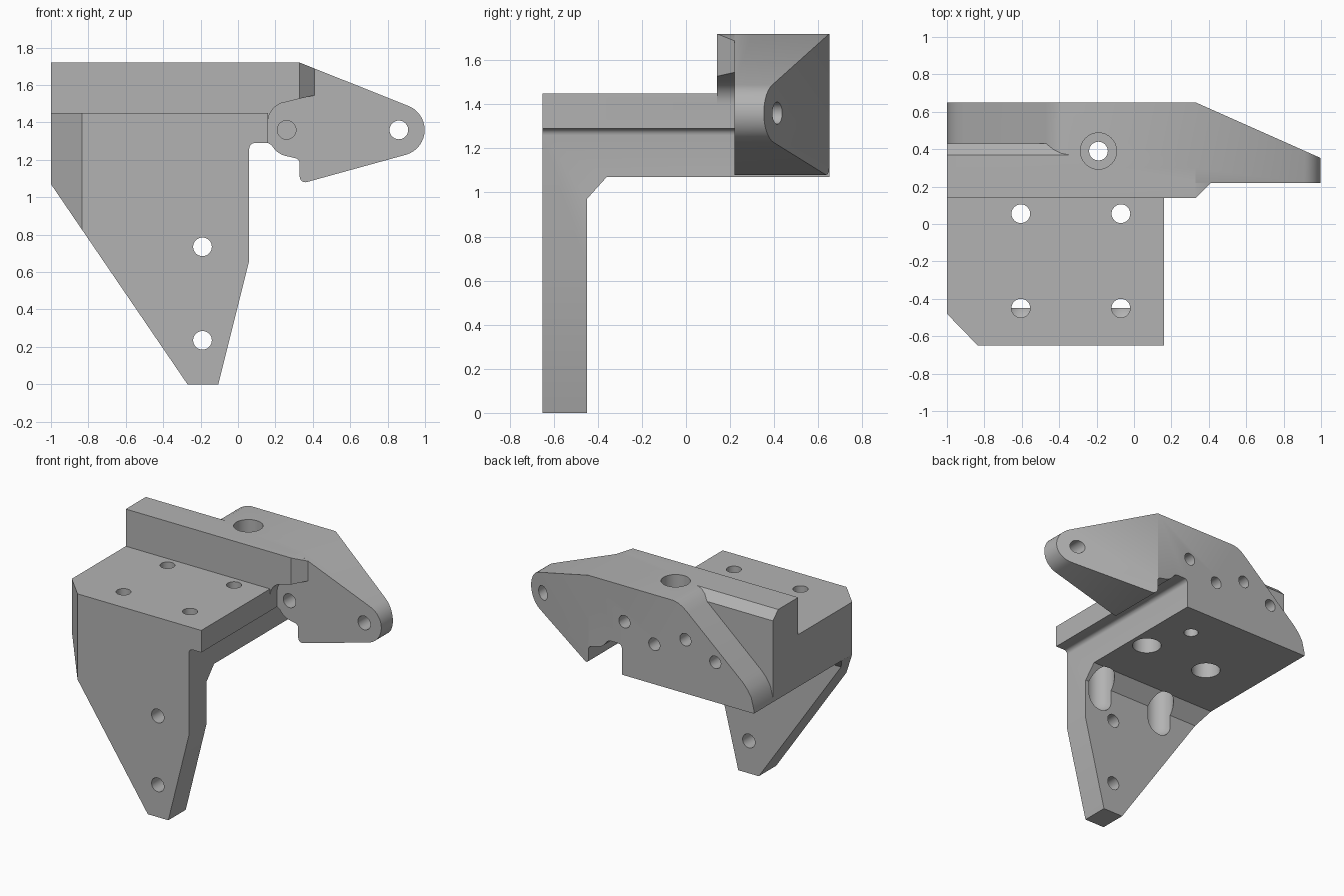
import bpy, bmesh
from math import sin, cos, radians

old = bpy.data.objects.get("Cube")
if old:
    bpy.data.objects.remove(old, do_unlink=True)

grey = bpy.data.materials.new("plain grey")
grey.use_nodes = True
GREY = (0.45, 0.45, 0.45, 1)
grey.diffuse_color = GREY
grey.node_tree.nodes["Principled BSDF"].inputs["Base Color"].default_value = GREY


def finish(bm, name):
    bmesh.ops.recalc_face_normals(bm, faces=bm.faces)
    mesh = bpy.data.meshes.new(name)
    bm.to_mesh(mesh)
    bm.free()
    ob = bpy.data.objects.new(name, mesh)
    mesh.materials.append(grey)
    bpy.context.collection.objects.link(ob)
    return ob


def prism(name, points, lo, hi, axis):
    """Extrude a closed profile along the x, y or z axis."""
    place = {"x": lambda a, b, t: (t, a, b),
             "y": lambda a, b, t: (a, t, b),
             "z": lambda a, b, t: (a, b, t)}[axis]
    bm = bmesh.new()
    rings = [[bm.verts.new(place(a, b, t)) for a, b in points] for t in (lo, hi)]
    for ring in rings:
        bm.faces.new(ring)
    n = len(points)
    for i in range(n):
        j = (i + 1) % n
        bm.faces.new((rings[0][i], rings[0][j], rings[1][j], rings[1][i]))
    return finish(bm, name)


def arc(a, b, r, start, end, n=10):
    angles = [radians(start + (end - start) * i / n) for i in range(n + 1)]
    return [(a + r * cos(t), b + r * sin(t)) for t in angles]


def combine(target, other, operation):
    mod = target.modifiers.new(operation, "BOOLEAN")
    mod.operation, mod.solver, mod.object = operation, "EXACT", other
    bpy.context.view_layer.objects.active = target
    bpy.ops.object.modifier_apply(modifier=mod.name)
    bpy.data.objects.remove(other, do_unlink=True)


def hole(target, a, b, r, lo, hi, axis):
    circle = arc(a, b, r, 0, 348.75, 31)
    combine(target, prism("hole_cutter", circle, lo, hi, axis), "DIFFERENCE")


# Front leg and shelf: side profile trimmed by the front outline
shelf = prism("bracket_body", [(-.65, 0), (-.45, 0), (-.45, .97), (-.36, 1.07),
                               (.3, 1.07), (.3, 1.45), (-.65, 1.45)], -1, .16, "x")
outline = [(-1, 1.07), (-.27, 0), (-.105, 0), (.06, .66)]
outline += arc(.09, 1.26, .03, 180, 90, 5) + [(.2, 1.29), (.2, 1.5), (-1, 1.5)]
combine(shelf, prism("outline_cutter", outline, -.7, .4, "y"), "INTERSECT")
corner = [(-1.1, -.374), (-1, -.48), (-.835, -.65), (-.737, -.75), (-1.1, -.75)]
combine(shelf, prism("corner_cutter", corner, -.1, 1.6, "z"), "DIFFERENCE")

# Rear block with the side ear
block = [(-1, 1.07), (.06, 1.07)] + arc(.09, 1.26, .03, 180, 90, 5)
block += [(.16, 1.29)] + arc(.28, 1.33, .112, 208, 258, 6)
block += arc(.30, 1.18, .03, 75, 0, 4) + arc(.36, 1.11, .03, 180, 285, 6)
block += arc(.86, 1.36, .138, -75, 68, 18) + [(.33, 1.72), (-1, 1.72)]
rear = prism("rear_block", block, .22, .65, "y")
taper = [(.33, .65), (1, .352), (1.1, .3075), (1.1, .8), (.33, .8)]
combine(rear, prism("taper_cutter", taper, .9, 1.9, "z"), "DIFFERENCE")

# Rounded slope and chamfer at the end of the rear block
slope = [(-.35, 1.8), (-.35, 1.72), (-.39, 1.712), (-.43, 1.692), (-.47, 1.66),
         (-.91, 1.275), (-.95, 1.23), (-.98, 1.18), (-1, 1.1), (-1.1, 1.1), (-1.1, 1.8)]
slope_cutter = prism("slope_cutter", slope, .3, .8, "y")
step = [(.37, 1.72), (.43, 1.66), (.43, 1), (.75, 1), (.75, 1.9), (.37, 1.9)]
combine(slope_cutter, prism("step_cutter", step, -1.2, 0, "x"), "INTERSECT")
combine(rear, slope_cutter, "DIFFERENCE")

# Raised ridge with a curved undercut and a chamfered end
ridge_profile = [(-1, 1.4), (.16, 1.4)] + arc(.27, 1.40, .11, 170, 112, 6)
ridge_profile += [(.33, 1.527), (.41, 1.545), (.41, 1.688), (.33, 1.72), (-1, 1.72)]
ridge = prism("ridge", ridge_profile, .14, .3, "y")
end = [(.32, .13), (.41, .22), (.5, .22), (.5, .1), (.32, .1)]
combine(ridge, prism("end_cutter", end, 1.2, 1.9, "z"), "DIFFERENCE")

body = shelf
combine(body, rear, "UNION")
combine(body, ridge, "UNION")

# Leg holes, ear holes and blind holes in the back
for z in (.235, .735):
    hole(body, -.19, z, .05, -.8, -.3, "y")
hole(body, .86, 1.36, .05, .1, .8, "y")
hole(body, .26, 1.36, .05, .1, .45, "y")
for x, z in ((.04, 1.46), (-.2, 1.36), (-.45, 1.46), (-.69, 1.36)):
    hole(body, x, z, .045, .52, .8, "y")

# Stepped hole through the rear block
hole(body, -.19, .39, .05, .9, 1.9, "z")
hole(body, -.19, .39, .097, 1.4, 1.9, "z")

# Shelf holes, widened below; the front pair end in round pockets in the leg
for x in (-.605, -.07):
    hole(body, x, .055, .05, .9, 1.6, "z")
    hole(body, x, .055, .1, .9, 1.25, "z")
    hole(body, x, -.45, .05, .88, 1.6, "z")
    hole(body, x, -.45, .1, .88, 1.25, "z")
    bm = bmesh.new()
    bmesh.ops.create_uvsphere(bm, u_segments=32, v_segments=16, radius=.1)
    bmesh.ops.translate(bm, verts=bm.verts, vec=(x, -.45, .88))
    combine(body, finish(bm, "pocket_cutter"), "DIFFERENCE")

# Smooth the curves and keep the edges sharp
bpy.ops.object.select_all(action="DESELECT")
body.select_set(True)
bpy.context.view_layer.objects.active = body
bpy.ops.object.shade_smooth_by_angle(angle=radians(28))
